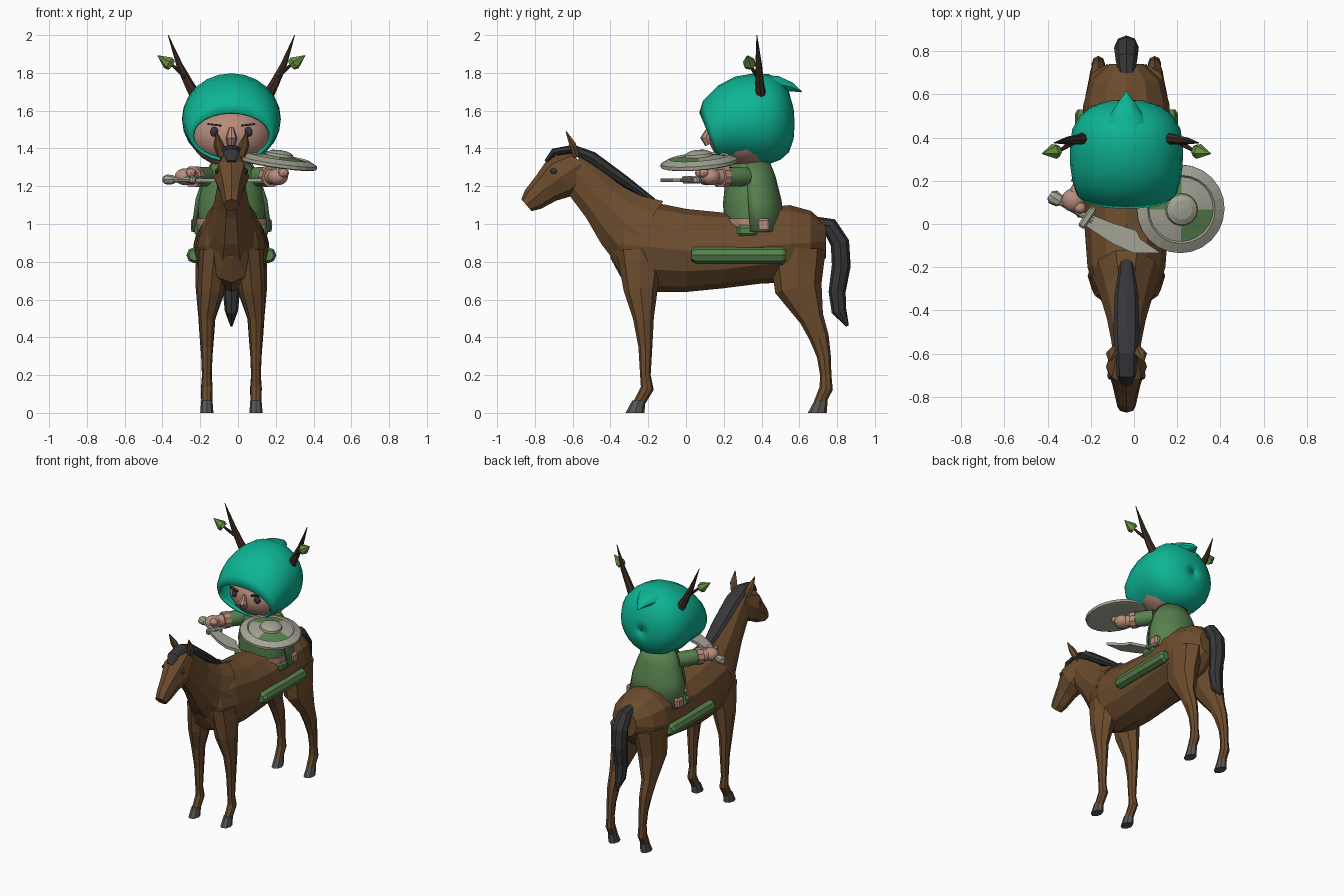
import bpy, bmesh, math
from mathutils import Vector

cube = bpy.data.objects.get("Cube")
if cube:
    bpy.data.objects.remove(cube, do_unlink=True)

CX = -0.035          # symmetry plane of horse and rider
UP = math.pi / 2     # lean value for horizontal rings


def material(name, r, g, b):
    m = bpy.data.materials.new(name)
    m.use_nodes = True
    m.diffuse_color = (r, g, b, 1)
    m.node_tree.nodes["Principled BSDF"].inputs["Base Color"].default_value = (r, g, b, 1)
    return m


BROWN = material("horse brown", .15, .073, .027)
DARK = material("charcoal hair", .037, .037, .04)
HOOF = material("hoof grey", .1, .095, .09)
GREEN = material("cloth green", .095, .22, .075)
TEAL = material("hood teal", .004, .46, .3)
SKIN = material("skin", .48, .26, .2)
STEEL = material("pale steel", .37, .37, .3)
WOOD = material("antler brown", .05, .025, .015)
LEAF = material("leaf green", .13, .27, .05)


def finish(name, bm, mat, smooth=False):
    bmesh.ops.recalc_face_normals(bm, faces=bm.faces)
    for f in bm.faces:
        f.smooth = smooth
    me = bpy.data.meshes.new(name)
    bm.to_mesh(me)
    bm.free()
    ob = bpy.data.objects.new(name, me)
    bpy.context.collection.objects.link(ob)
    me.materials.append(mat)
    if smooth:
        bpy.ops.object.select_all(action='DESELECT')
        ob.select_set(True)
        bpy.context.view_layer.objects.active = ob
        bpy.ops.object.shade_smooth_by_angle(angle=math.radians(40))
    return ob


def loft(name, mat, rings, n=8, caps=True, smooth=False, keep=None):
    """Skin elliptical rings (x, y, z, width, depth[, lean]) along a path."""
    bm = bmesh.new()
    loops = []
    pts = [Vector(r[:3]) for r in rings]
    for i, r in enumerate(rings):
        t = pts[min(i + 1, len(pts) - 1)] - pts[max(i - 1, 0)]
        if len(r) > 5:
            t = Vector((0, math.cos(r[5]), math.sin(r[5])))
        t.normalize()
        v = t.cross(Vector((1, 0, 0))).normalized()
        u = v.cross(t)
        angles = [2 * math.pi * k / n for k in range(n)]
        loops.append([bm.verts.new(pts[i] + u * r[3] * math.cos(a) + v * r[4] * math.sin(a))
                      for a in angles])
    for a, b in zip(loops, loops[1:]):
        for k in range(n):
            bm.faces.new((a[k], a[(k + 1) % n], b[(k + 1) % n], b[k]))
    if caps:
        bm.faces.new(loops[0])
        bm.faces.new(loops[-1])
    if keep:
        drop = [f for f in bm.faces if not keep(f.calc_center_median())]
        bmesh.ops.delete(bm, geom=drop, context='FACES')
    return finish(name, bm, mat, smooth)


def mid(rings):
    """Rings on the symmetry plane, given without x."""
    return [(CX,) + r for r in rings]


def ball(name, mat, loc, size, seg=12):
    bm = bmesh.new()
    bmesh.ops.create_uvsphere(bm, u_segments=seg, v_segments=seg // 2 + 2, radius=1)
    for v in bm.verts:
        v.co = Vector(loc) + Vector([c * s for c, s in zip(v.co, size)])
    return finish(name, bm, mat, True)


def box(name, mat, loc, size, rot=(0, 0, 0), bevel=0):
    bm = bmesh.new()
    bmesh.ops.create_cube(bm, size=1)
    for v in bm.verts:
        v.co = Vector([c * s for c, s in zip(v.co, size)])
    ob = finish(name, bm, mat)
    ob.location, ob.rotation_euler = loc, rot
    if bevel:
        ob.modifiers.new("bevel", 'BEVEL').width = bevel
    return ob


def thicken(ob, t):
    mod = ob.modifiers.new("thickness", 'SOLIDIFY')
    mod.thickness, mod.offset = t, -1


# Horse trunk, neck and head
loft("horse_body", BROWN, mid([
    (-.4, .92, .06, .1, 0), (-.33, .89, .14, .2, 0), (-.2, .88, .18, .24, 0),
    (0, .86, .195, .22, 0), (.2, .86, .2, .2, 0), (.4, .885, .2, .2, 0),
    (.55, .895, .2, .205, 0), (.66, .9, .17, .17, 0), (.74, .91, .08, .09, 0)]), 12)
loft("horse_neck", BROWN, mid([
    (-.24, .95, .16, .22), (-.34, 1.02, .12, .175), (-.44, 1.12, .09, .13),
    (-.54, 1.23, .07, .115), (-.61, 1.31, .06, .09)]), 10)
loft("horse_head", BROWN, mid([
    (-.56, 1.32, .06, .08), (-.66, 1.25, .095, .12), (-.74, 1.19, .066, .085),
    (-.81, 1.13, .05, .065), (-.845, 1.1, .042, .042)]), 8)

# Mane and tail
loft("mane", DARK, mid([
    (-.17, 1.12, .03, .015), (-.33, 1.23, .055, .03), (-.5, 1.35, .06, .035),
    (-.6, 1.395, .05, .025), (-.7, 1.38, .045, .02), (-.74, 1.33, .025, .012)]), 8)
loft("tail", DARK, mid([
    (.68, 1.01, .035, .03), (.76, .99, .05, .045), (.815, .9, .057, .05),
    (.822, .78, .055, .05), (.8, .64, .045, .045), (.81, .54, .035, .04),
    (.855, .46, .006, .008)]), 8)

# Paired horse parts: ears, eyes, legs, hooves and saddle rolls
FRONT = [(.09, -.24, .86, .08, .13), (.11, -.24, .65, .07, .09), (.13, -.225, .5, .043, .055),
         (.13, -.215, .35, .032, .037), (.13, -.215, .2, .025, .028),
         (.13, -.205, .13, .03, .035), (.13, -.25, .05, .028, .03)]
HIND = [(.09, .59, .86, .1, .15), (.11, .595, .66, .08, .125), (.13, .665, .5, .045, .065),
        (.13, .705, .4, .038, .052), (.13, .73, .3, .03, .037), (.13, .74, .2, .026, .03),
        (.13, .742, .13, .031, .036), (.13, .705, .05, .029, .03)]
for s, side in ((1, "left"), (-1, "right")):
    def X(d):
        return CX + s * d
    loft(side + "_ear", BROWN, [(X(.05), -.58, 1.36, .025, .02), (X(.068), -.6, 1.42, .028, .02),
                                (X(.08), -.635, 1.49, .003, .003)], 6)
    ball(side + "_horse_eye", DARK, (X(.077), -.7, 1.28), (.012, .02, .014), 8)
    for part, leg, hy in (("front", FRONT, -.27), ("hind", HIND, .695)):
        loft(side + "_" + part + "_leg", BROWN, [(X(r[0]),) + r[1:] for r in leg], 8)
        loft(side + "_" + part + "_hoof", HOOF, [
            (X(.13), hy + .02, .065, .03, .035, UP), (X(.13), hy, 0, .035, .05, UP)], 8)
    loft(side + "_saddle_roll", GREEN, [
        (X(.195), .03, .835, .03, .03), (X(.195), .05, .835, .043, .043),
        (X(.195), .51, .835, .043, .043), (X(.195), .53, .835, .03, .03)], 8)
    # Rider legs and pouches
    box(side + "_rider_leg", GREEN, (X(.15), .325, .965), (.09, .11, .06), bevel=.015)
    box(side + "_pouch", SKIN, (X(.19), .41, .995), (.05, .07, .07), bevel=.012)
    # Eyes and brows
    ball(side + "_eye", DARK, (X(.09), .145, 1.488), (.024, .018, .026), 10)
    box(side + "_brow", DARK, (X(.09), .132, 1.525), (.07, .02, .009), (0, s * -.12, s * .3))
    # Antlers with leafy twigs
    loft(side + "_antler", WOOD, [
        (X(.17), .4, 1.64, .036, .032), (X(.225), .39, 1.74, .026, .024),
        (X(.275), .385, 1.84, .018, .018), (X(.335), .375, 2.0, .002, .002)], 7)
    loft(side + "_twig", WOOD, [(X(.235), .385, 1.77, .014, .014),
                                (X(.3), .345, 1.83, .009, .009), (X(.34), .335, 1.86, .006, .006)], 6)
    loft(side + "_leaf", LEAF, [(X(.318), .34, 1.84, .03, .03),
                                (X(.335), .335, 1.853, .036, .036),
                                (X(.39), .325, 1.892, .002, .002)], 6)

# Rider tunic, belt and cape
loft("tunic", GREEN, mid([
    (.34, .99, .17, .13, UP), (.34, 1.1, .178, .145, UP), (.34, 1.2, .16, .135, UP),
    (.33, 1.28, .125, .11, UP), (.33, 1.34, .09, .09, UP)]), 16, smooth=True)
loft("belt", SKIN, mid([(.345, .985, .185, .15, UP), (.345, 1.03, .188, .152, UP)]), 16)
cape = loft("cape", GREEN, mid([
    (.35, 1.34, .1, .09, UP), (.36, 1.25, .15, .115, UP), (.37, 1.13, .19, .135, UP),
    (.385, .96, .213, .145, UP)]), 20, caps=False, smooth=True, keep=lambda c: c.y > .33)
thicken(cape, .012)

# Head and nose
ball("head", SKIN, (CX, .32, 1.465), (.215, .2, .165), 20)
loft("nose", SKIN, mid([(.125, 1.51, .012, .012), (.105, 1.455, .03, .03),
                        (.12, 1.42, .022, .02)]), 8)

# Hood with a leaning front opening and a folded tip behind
hood = loft("hood", TEAL, mid([
    (.125, 1.46, .212, .14, .4), (.14, 1.49, .232, .17, .3), (.2, 1.53, .25, .205, .15),
    (.27, 1.55, .26, .23, .05), (.36, 1.555, .262, .243, 0), (.44, 1.555, .25, .238, 0),
    (.5, 1.55, .215, .21, 0), (.545, 1.54, .16, .16, 0), (.57, 1.53, .08, .08, 0),
    (.575, 1.53, .005, .005, 0)]), 24, caps=False, smooth=True)
thicken(hood, .018)
loft("hood_tip", TEAL, mid([
    (.4, 1.725, .13, .07), (.49, 1.74, .085, .045), (.56, 1.725, .04, .025),
    (.612, 1.7, .003, .003)]), 10, smooth=True)

# Arms: sleeve, cuff and fist
for side, a, b in (("left", Vector((.09, .32, 1.25)), Vector((.21, .13, 1.25))),
                   ("right", Vector((-.15, .32, 1.25)), Vector((-.28, .11, 1.25)))):
    def at(t, r):
        return tuple(a.lerp(b, t)) + (r, r)
    loft(side + "_sleeve", GREEN, [at(0, .05), at(.3, .055), at(.6, .05)], 10, smooth=True)
    loft(side + "_cuff", SKIN, [at(.55, .058), at(.72, .058)], 10)
    loft(side + "_forearm", SKIN, [at(.7, .042), at(.9, .04)], 10, smooth=True)
    ball(side + "_fist", SKIN, b, (.055, .055, .045))
    ball(side + "_thumb", SKIN, b + Vector((.03, -.035, .02)), (.03, .028, .025), 8)

# Sword: pommel, grip, guard and curved blade
loft("sword_grip", STEEL, [(-.39, .135, 1.235, .02, .02), (-.375, .125, 1.235, .035, .027),
                           (-.345, .107, 1.235, .03, .024), (-.335, .1, 1.235, .016, .016),
                           (-.19, .015, 1.235, .016, .016)], 8)
box("sword_guard", STEEL, (-.215, .03, 1.235), (.035, .11, .04), (0, 0, -.6), .008)
bm = bmesh.new()
outline = [(-.2, .045), (-.1, .005), (.01, -.03), (.03, -.07), (.125, -.135),
           (.0, -.135), (-.1, -.09), (-.23, -.005)]
flat = bm.faces.new([bm.verts.new((x, y, 1.222)) for x, y in outline])
top = bmesh.ops.extrude_face_region(bm, geom=[flat])["geom"]
bmesh.ops.translate(bm, verts=[v for v in top if isinstance(v, bmesh.types.BMVert)], vec=(0, 0, .02))
finish("sword_blade", bm, STEEL)

# Round shield with a boss, raised rim and two green quarters
shield = loft("shield", STEEL, [
    (0, 0, z, r, r, UP) for r, z in
    ((.19, -.015), (.205, -.01), (.205, .008), (.158, .03), (.15, .022),
     (.075, .036), (.07, .05), (.045, .062), (.01, .066))], 24)
shield.data.materials.append(GREEN)
for p in shield.data.polygons:
    c = p.center
    if .08 < math.hypot(c.x, c.y) < .14 and c.x * c.y < 0 and c.z > 0:
        p.material_index = 1
shield.location, shield.rotation_euler = (.215, .07, 1.325), (.08, .14, 0)
